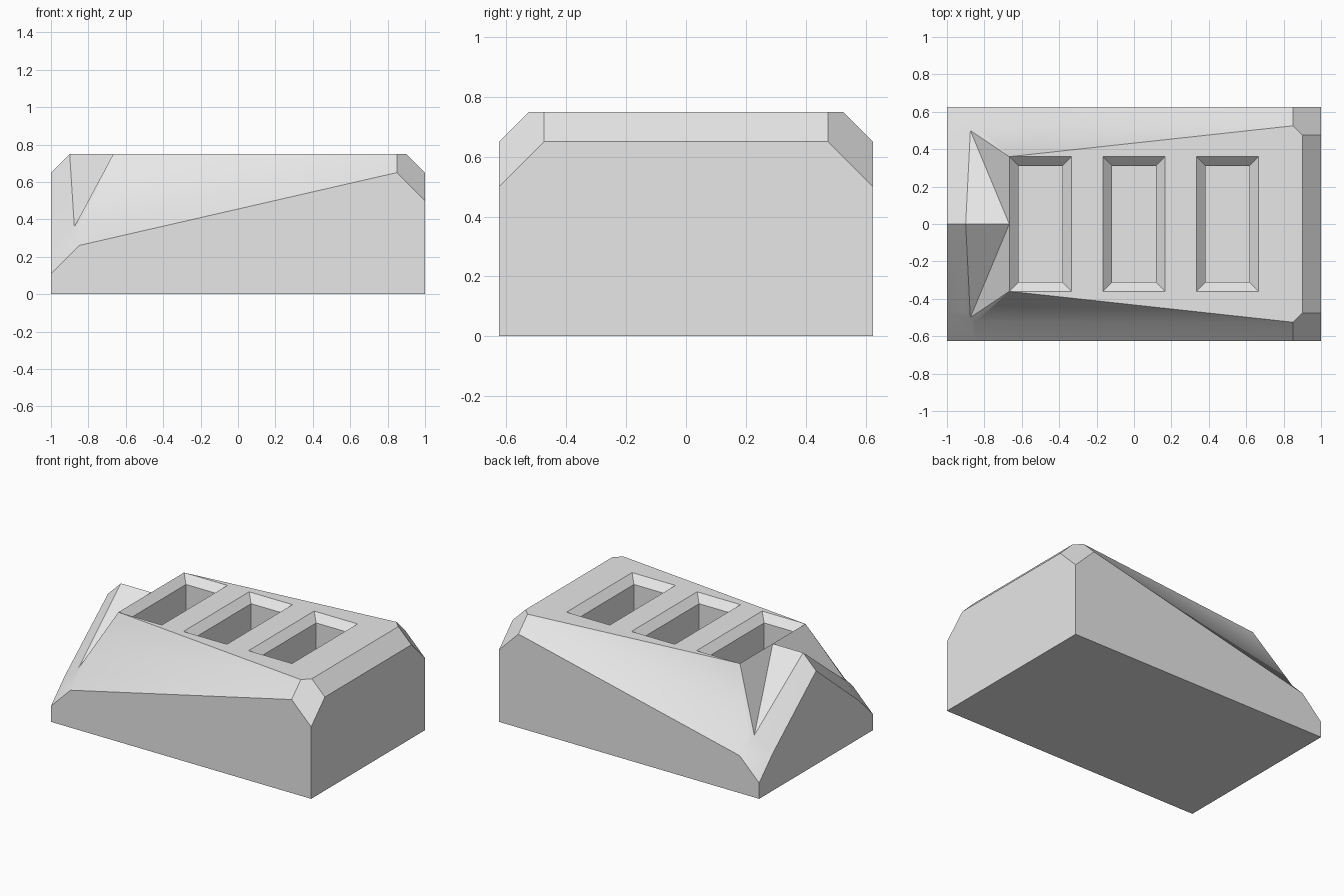
import bpy
import bmesh
from mathutils import Vector

cube = bpy.data.objects.get("Cube")
if cube:
    bpy.data.objects.remove(cube)

HALF_W, TOP, LOW = 0.625, 0.75, 0.36
RIM_Y, RIM, FLOOR = 0.36, 0.05, 0.40
THIRD = 1 / 3

bm = bmesh.new()


def face(*points):
    """Add a face and its mirror image across y = 0."""
    for side in (1, -1):
        bm.faces.new([bm.verts.new((x, y * side, z)) for x, y, z in points])


def corner(s, z):
    """Five points of a cut corner at the end s, whose upper edge is at z."""
    return [Vector(p) for p in (
        (s * 0.9, HALF_W - 0.15, z), (s * 0.85, HALF_W - 0.1, z),
        (s * 0.85, HALF_W, z - 0.1), (s, HALF_W, z - 0.25),
        (s, HALF_W - 0.15, z - 0.1))]


def on_axis(x, z):
    return Vector((x, 0, z))


high = corner(1, TOP)
low = corner(-1, LOW)
ridge_in, ridge_out = on_axis(-2 * THIRD, TOP), on_axis(-0.9, TOP)
peak = on_axis(-1, TOP - 0.1)
shoulder = Vector((-2 * THIRD, RIM_Y, TOP))
notch = (low[0] + low[1]) / 2
base_l, base_r = Vector((-1, HALF_W, 0)), Vector((1, HALF_W, 0))

# Base, sides and square end
face(on_axis(-1, 0), on_axis(1, 0), base_r, base_l)
face(base_r, base_l, low[3], low[2], high[2], high[3])
face(on_axis(1, 0), base_r, high[3], high[4], on_axis(1, TOP - 0.1))
face(on_axis(1, TOP - 0.1), high[4], high[0], on_axis(0.9, TOP))
face(*high)

# Sloping sides
face(low[1], low[2], high[2], high[1])
face(low[1], high[1], shoulder)
face(notch, low[1], shoulder)

# Gabled end and its notch
face(low[0], notch, *low[1:])
face(on_axis(-1, 0), base_l, low[3], low[4], peak)
face(peak, low[4], low[0], ridge_out)
face(ridge_out, low[0], notch)
face(ridge_out, notch, ridge_in)
face(ridge_in, notch, shoulder)

# Pockets with bevelled rims
starts = [-2 * THIRD, -THIRD / 2, THIRD]
rim_points = []
for x0 in starts:
    x1 = x0 + THIRD
    rings = []
    for inset, z in ((0, TOP), (RIM, TOP - RIM), (RIM, FLOOR)):
        a, b, y = x0 + inset, x1 - inset, RIM_Y - inset
        rings.append([(a, 0, z), (a, y, z), (b, y, z), (b, 0, z)])
    for upper, lower in zip(rings, rings[1:]):
        for i in range(3):
            face(upper[i], upper[i + 1], lower[i + 1], lower[i])
    face(*rings[-1])
    rim_points += rings[0][1:3]

# Top deck: bars between pockets, end panel and side strips
for x0 in starts[1:]:
    a = x0 - THIRD / 2
    face((a, 0, TOP), (x0, 0, TOP), (x0, RIM_Y, TOP), (a, RIM_Y, TOP))
face(on_axis(2 * THIRD, TOP), on_axis(0.9, TOP), high[0], rim_points[-1])
face(*rim_points, high[0], high[1])

bmesh.ops.remove_doubles(bm, verts=bm.verts, dist=0.0005)
bmesh.ops.recalc_face_normals(bm, faces=bm.faces)

mesh = bpy.data.meshes.new("ramp_block")
bm.to_mesh(mesh)
bm.free()
block = bpy.data.objects.new("ramp_block", mesh)
bpy.context.collection.objects.link(block)

# Plain grey material
grey = bpy.data.materials.new("light_grey")
grey.use_nodes = True
colour = (0.8, 0.8, 0.8, 1)
grey.diffuse_color = colour
grey.node_tree.nodes["Principled BSDF"].inputs["Base Color"].default_value = colour
mesh.materials.append(grey)

bpy.ops.object.select_all(action="DESELECT")
block.select_set(True)
bpy.context.view_layer.objects.active = block
bpy.ops.object.shade_smooth_by_angle(angle=0.52)
